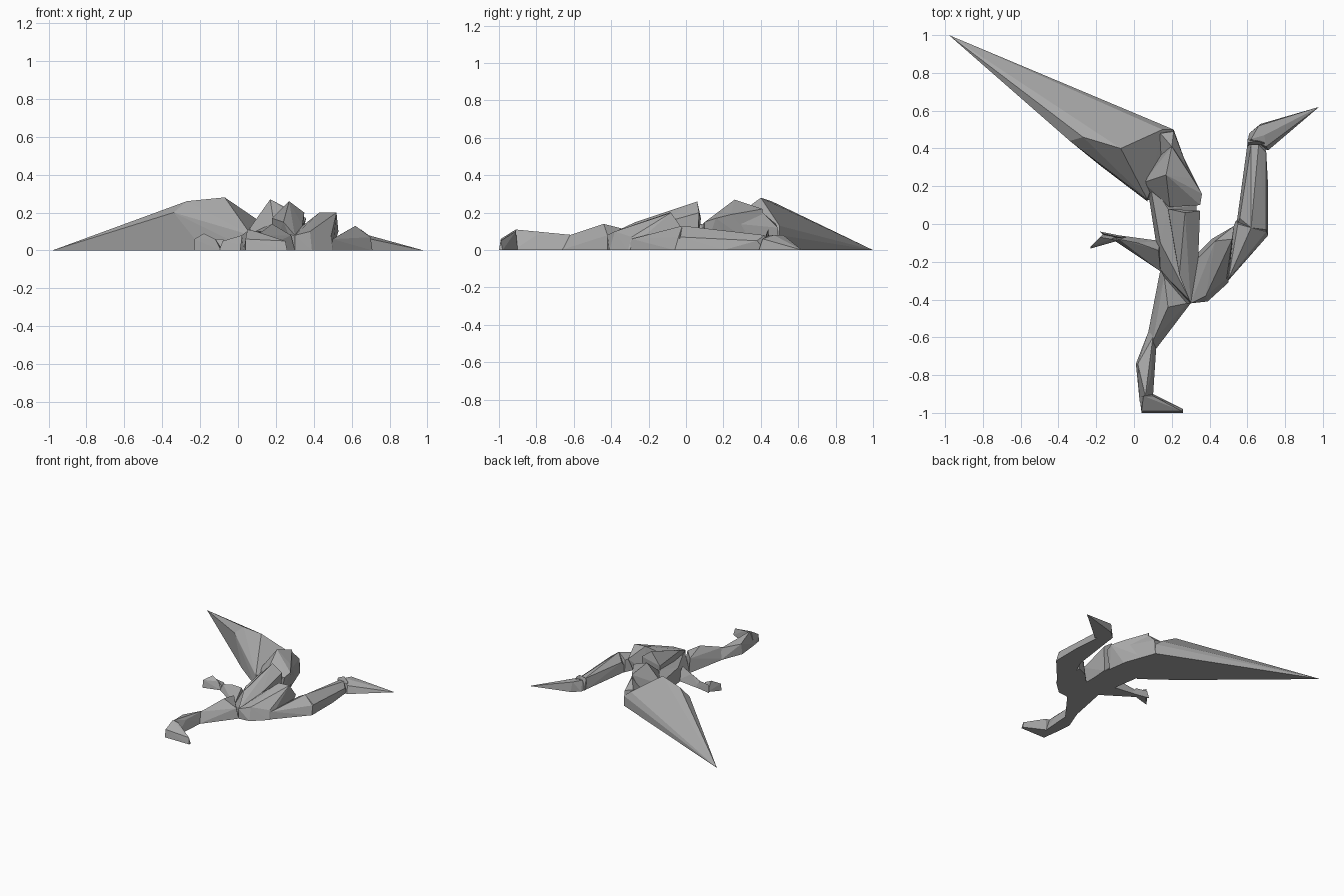
import bpy
import bmesh

default_cube = bpy.data.objects.get("Cube")
if default_cube:
    bpy.data.objects.remove(default_cube, do_unlink=True)

# One plain stone colour for everything
stone = bpy.data.materials.new("plain grey")
stone.use_nodes = True
grey = (0.4, 0.4, 0.4, 1)
stone.diffuse_color = grey
shader = next(n for n in stone.node_tree.nodes if n.type == "BSDF_PRINCIPLED")
shader.inputs["Base Color"].default_value = grey


def faceted_block(name, footprint, crest):
    """Flat-bottomed faceted solid: ground outline plus raised crest points."""
    shape = bmesh.new()
    for x, y in footprint:
        shape.verts.new((x, y, 0))
    for point in crest:
        shape.verts.new(point)
    result = bmesh.ops.convex_hull(shape, input=shape.verts[:])
    unused = [v for v in result["geom_interior"] if isinstance(v, bmesh.types.BMVert)]
    bmesh.ops.delete(shape, geom=unused, context="VERTS")
    bmesh.ops.recalc_face_normals(shape, faces=shape.faces[:])
    mesh = bpy.data.meshes.new(name)
    shape.to_mesh(mesh)
    shape.free()
    mesh.materials.append(stone)
    part = bpy.data.objects.new(name, mesh)
    bpy.context.scene.collection.objects.link(part)
    return part


# Long pointed wing sweeping back
faceted_block("swept_wing",
              footprint=[(-.98, 1), (.21, .5), (.07, .12), (-.18, .31)],
              crest=[(-.34, .44, .2), (-.27, .46, .26), (-.07, .4, .28),
                     (.07, .13, .08), (.15, .5, .13), (.21, .5, .08)])

# Upper body: a high lump, with a smaller shoulder joining the wing
faceted_block("upper_body",
              footprint=[(.07, .13), (.32, .1), (.3, .24), (.24, .4), (.12, .36)],
              crest=[(.17, .26, .27), (.36, .16, .17), (.35, .1, .15), (.19, .09, .14),
                     (.05, .22, .1), (.2, .41, .22), (.31, .24, .19)])
faceted_block("wing_shoulder",
              footprint=[(.1, .3), (.21, .5), (.3, .25)],
              crest=[(.14, .48, .14), (.21, .49, .12), (.2, .41, .2), (.29, .28, .14)])

# Torso: a low side and a raised ridge meeting at the hip
faceted_block("torso_side",
              footprint=[(.07, .2), (.14, -.05), (.14, -.25), (.3, -.42), (.33, -.18), (.33, .1)],
              crest=[(.08, .24, .1), (.14, -.1, .1), (.18, .08, .14), (.3, -.41, .08)])
faceted_block("torso_ridge",
              footprint=[(.18, .06), (.3, -.42), (.34, .06)],
              crest=[(.18, .08, .17), (.27, .06, .26), (.35, .07, .2),
                     (.27, -.08, .2), (.24, -.27, .15), (.3, -.42, .08), (.34, -.18, .13)])

# Hip and the forward limb
faceted_block("hip",
              footprint=[(.3, -.42), (.39, -.41), (.5, -.31), (.5, -.04), (.41, -.08), (.33, -.16)],
              crest=[(.3, -.42, .08), (.43, -.09, .2), (.52, -.08, .2), (.53, -.01, .1),
                     (.38, -.38, .1), (.34, -.18, .13), (.49, -.29, .07)])
faceted_block("knee",
              footprint=[(.49, -.31), (.71, -.06), (.71, .0), (.54, .02), (.5, -.08)],
              crest=[(.5, -.29, .06), (.62, -.02, .13), (.55, .0, .09), (.7, -.04, .07)])
faceted_block("long_shin",
              footprint=[(.71, -.06), (.54, -.02), (.6, .42), (.69, .42), (.71, .2)],
              crest=[(.62, -.02, .13), (.56, .03, .08), (.62, .42, .08),
                     (.66, .42, .08), (.7, -.03, .07), (.7, .38, .05)])

# Pointed foot with its raised ankle cuff
faceted_block("pointed_foot",
              footprint=[(.6, .43), (.61, .48), (.67, .53), (.98, .62), (.71, .39)],
              crest=[(.62, .45, .08), (.66, .52, .08), (.69, .47, .08), (.7, .41, .06)])
faceted_block("ankle_cuff",
              footprint=[(.6, .41), (.6, .45), (.69, .44), (.7, .4)],
              crest=[(.6, .43, .09), (.65, .44, .11), (.69, .43, .08)])

# Thin arm ending in a forked hand
faceted_block("arm",
              footprint=[(.14, -.25), (-.02, -.12), (-.1, -.09), (-.08, -.06), (.14, -.09)],
              crest=[(.13, -.14, .1), (.02, -.1, .08), (-.08, -.08, .05)])
faceted_block("hand",
              footprint=[(-.23, -.13), (-.09, -.09), (-.08, -.06), (-.16, -.05)],
              crest=[(-.23, -.12, .06), (-.18, -.07, .09), (-.12, -.08, .06)])
faceted_block("thumb",
              footprint=[(-.18, -.04), (-.16, -.06), (-.03, -.09), (-.03, -.07)],
              crest=[(-.17, -.05, .06), (-.08, -.07, .06)])

# Standing leg: thigh, shin and foot
faceted_block("thigh",
              footprint=[(.14, -.24), (.3, -.42), (.11, -.67), (.07, -.6)],
              crest=[(.16, -.28, .1), (.18, -.44, .14), (.28, -.42, .08), (.1, -.62, .08)])
faceted_block("lower_leg",
              footprint=[(.08, -.56), (.12, -.62), (.1, -.92), (.03, -.94), (.01, -.74)],
              crest=[(.1, -.6, .08), (.02, -.74, .08), (.09, -.8, .08), (.06, -.91, .11)])
faceted_block("foot",
              footprint=[(.03, -.92), (.04, -1), (.26, -1), (.26, -.98), (.1, -.9)],
              crest=[(.04, -.99, .06), (.05, -.91, .11), (.1, -.91, .1), (.25, -.99, .05)])
